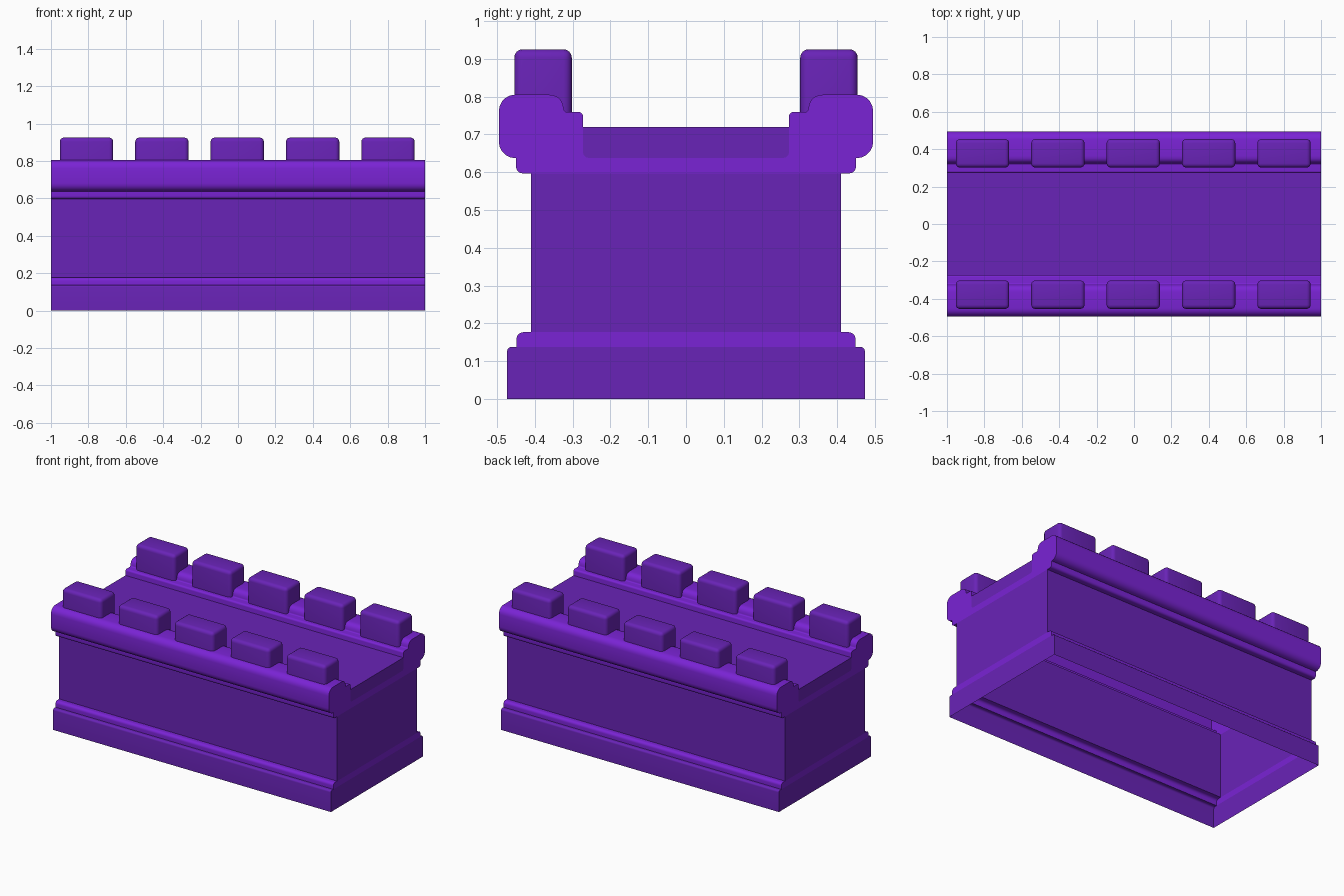
import bpy, bmesh, math
from mathutils import Vector

cube = bpy.data.objects.get("Cube")
if cube:
    bpy.data.objects.remove(cube, do_unlink=True)


def material(name, rgb):
    m = bpy.data.materials.new(name)
    m.use_nodes = True
    m.diffuse_color = (*rgb, 1)
    m.node_tree.nodes["Principled BSDF"].inputs["Base Color"].default_value = (*rgb, 1)
    return m


stone = material("deep purple", (0.141, 0.017, 0.474))
trim = material("bright purple", (0.195, 0.017, 0.665))


def rounded(corners, steps=5):
    """Replace each (y, z, radius) corner by a smooth curve."""
    pts = []
    for i, (y, z, r) in enumerate(corners):
        p = Vector((y, z))
        if r == 0:
            pts.append(p)
            continue
        a = p + (Vector(corners[i - 1][:2]) - p).normalized() * r
        b = p + (Vector(corners[i + 1][:2]) - p).normalized() * r
        ang = (a - p).angle_signed(b - p)
        if abs(abs(ang) - math.pi / 2) < 0.05:      # circular fillet
            c = a + b - p
            for k in range(steps + 1):
                t = k / steps * math.pi / 2
                pts.append(c + (a - c) * math.cos(t) + (b - c) * math.sin(t))
        else:                                       # quadratic blend
            for k in range(steps + 1):
                t = k / steps
                pts.append(a * (1 - t) ** 2 + p * 2 * t * (1 - t) + b * t * t)
    return pts


def finish(bm, name, mat):
    mesh = bpy.data.meshes.new(name)
    bm.to_mesh(mesh)
    bm.free()
    mesh.materials.append(mat)
    ob = bpy.data.objects.new(name, mesh)
    bpy.context.collection.objects.link(ob)
    bpy.ops.object.select_all(action='DESELECT')
    ob.select_set(True)
    bpy.context.view_layer.objects.active = ob
    bpy.ops.object.shade_smooth_by_angle(angle=math.radians(40))
    return ob


def course(name, corners, mat, sides=True, top=False):
    """Mirrored profile run along x, open underneath, with flat ends."""
    half = rounded(corners)
    n = len(half)
    outline = half + [Vector((-p.x, p.y)) for p in reversed(half)]
    bm = bmesh.new()
    a = [bm.verts.new((1, p.x, p.y)) for p in outline]
    b = [bm.verts.new((-1, p.x, p.y)) for p in outline]
    bm.faces.new(a)
    bm.faces.new(b[::-1])
    for i in range(2 * n - 1):
        if top if i == n - 1 else sides:
            bm.faces.new((a[i + 1], a[i], b[i], b[i + 1]))
    return finish(bm, name, mat)


# Base and wall, hollow inside
course("plinth", [(.473, 0, 0), (.473, .138, .012), (.448, .138, 0)], stone)
course("base_trim", [(.448, .138, 0), (.448, .177, .018), (.41, .177, 0)], trim)
course("wall_body", [(.41, .177, 0), (.41, .597, 0)], stone)

# Parapet moulding with a rounded outer roll and an inner ledge
course("parapet_trim", [
    (.41, .597, 0), (.449, .597, .016), (.449, .637, 0), (.495, .637, .044),
    (.495, .805, .044), (.328, .805, .036), (.322, .759, .008),
    (.272, .759, .012), (.272, .638, .014), (.25, .638, 0)], trim)

# Walkway between the parapets
course("walkway", [(.25, .638, 0), (.272, .638, .014), (.272, .72, 0)],
       stone, sides=False, top=True)


# Merlons
def merlon(name, x, y):
    bm = bmesh.new()
    bmesh.ops.create_cube(bm, size=1)
    for v in bm.verts:
        v.co = Vector((x + v.co.x * .285, y + v.co.y * .152, .835 + v.co.z * .18))
    bottom = [f for f in bm.faces if f.normal.z < -.5]
    bmesh.ops.delete(bm, geom=bottom, context='FACES_ONLY')
    edges = [e for e in bm.edges if not e.is_boundary]
    bmesh.ops.bevel(bm, geom=edges, offset=.022, segments=4, profile=.5, affect='EDGES')
    finish(bm, name, stone)


for side, y in (("front", -.378), ("back", .378)):
    for i in range(5):
        merlon(f"{side}_merlon_{i + 1}", -.81 + i * .403, y)
